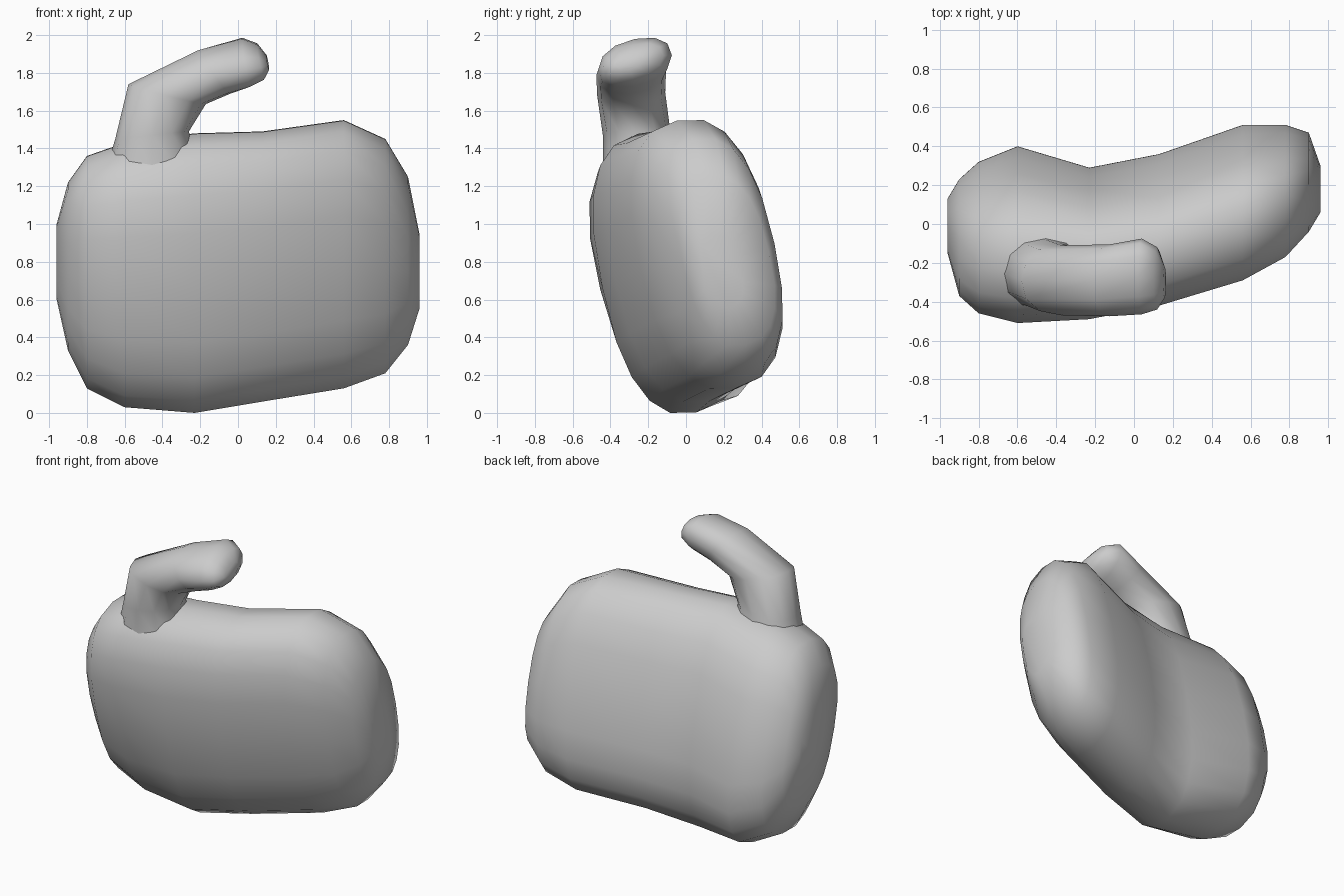
import bpy, bmesh, math

if "Cube" in bpy.data.objects:
    bpy.data.objects.remove(bpy.data.objects["Cube"])


def spow(v, p):
    return math.copysign(abs(v) ** p, v)


def loft(name, rings, cap_start=True):
    """Skin a list of equal-length rings into one smooth object."""
    bm = bmesh.new()
    vr = [[bm.verts.new(p) for p in r] for r in rings]
    n = len(rings[0])
    for a, b in zip(vr, vr[1:]):
        for i in range(n):
            j = (i + 1) % n
            bm.faces.new((a[i], a[j], b[j], b[i]))
    if cap_start:
        bm.faces.new(vr[0][::-1])
    bm.faces.new(vr[-1])
    bmesh.ops.recalc_face_normals(bm, faces=bm.faces)
    for f in bm.faces:
        f.smooth = True
    me = bpy.data.meshes.new(name)
    bm.to_mesh(me)
    bm.free()
    ob = bpy.data.objects.new(name, me)
    bpy.context.collection.objects.link(ob)
    return ob


def body_ring(x, z0, z1, y0, y1, n=20, tilt=0.22, p=0.8):
    """Leaning rounded section, fitted to the given y and z limits."""
    pts = []
    for i in range(n):
        a = 2 * math.pi * i / n
        y, z = 0.36 * spow(math.cos(a), p), 0.73 * spow(math.sin(a), p)
        pts.append((y * math.cos(tilt) - z * math.sin(tilt),
                    y * math.sin(tilt) + z * math.cos(tilt)))
    my, mz = max(q[0] for q in pts), max(q[1] for q in pts)
    return [(x, (y0 + y1) / 2 + y / my * (y1 - y0) / 2,
             (z0 + z1) / 2 + z / mz * (z1 - z0) / 2) for y, z in pts]


def stem_ring(ox, oz, ix, iz, yc, h, roll, n=12):
    """Oval section between an outer and an inner point of the stem outline."""
    ring = []
    for i in range(n):
        a = 2 * math.pi * i / n
        c, s = spow(math.cos(a), 0.9), spow(math.sin(a), 0.9)
        ring.append(((ox + ix) / 2 + (ox - ix) / 2 * c, yc + h * s,
                     (oz + iz) / 2 + (oz - iz) / 2 * c + roll * h * s))
    return ring


# Curved, leaning body: x, bottom, top, front, back
stations = [
    (-0.96, 0.60, 1.00, -0.15, 0.13),
    (-0.90, 0.33, 1.22, -0.37, 0.23),
    (-0.80, 0.13, 1.36, -0.46, 0.32),
    (-0.60, 0.03, 1.43, -0.51, 0.40),
    (-0.23, 0.00, 1.48, -0.49, 0.29),
    (0.13, 0.06, 1.49, -0.42, 0.36),
    (0.56, 0.13, 1.55, -0.29, 0.51),
    (0.78, 0.21, 1.45, -0.17, 0.51),
    (0.90, 0.36, 1.25, -0.04, 0.47),
    (0.96, 0.55, 0.95, 0.06, 0.30),
]
loft("body", [body_ring(*s) for s in stations])

# Bent stem: outer x, z, inner x, z, y centre, half width, roll
stem = [
    (-0.69, 1.32, -0.22, 1.34, -0.25, 0.19, 0.15),
    (-0.65, 1.45, -0.26, 1.49, -0.26, 0.18, 0.0),
    (-0.58, 1.74, -0.17, 1.635, -0.29, 0.18, 0.05),
    (-0.21, 1.92, -0.04, 1.69, -0.29, 0.185, 0.1),
    (0.02, 1.98, 0.06, 1.73, -0.27, 0.195, 0.2),
    (0.10, 1.95, 0.14, 1.77, -0.28, 0.16, 0.2),
    (0.15, 1.89, 0.165, 1.82, -0.30, 0.08, 0.2),
]
loft("stem", [stem_ring(*s) for s in stem], cap_start=False)
